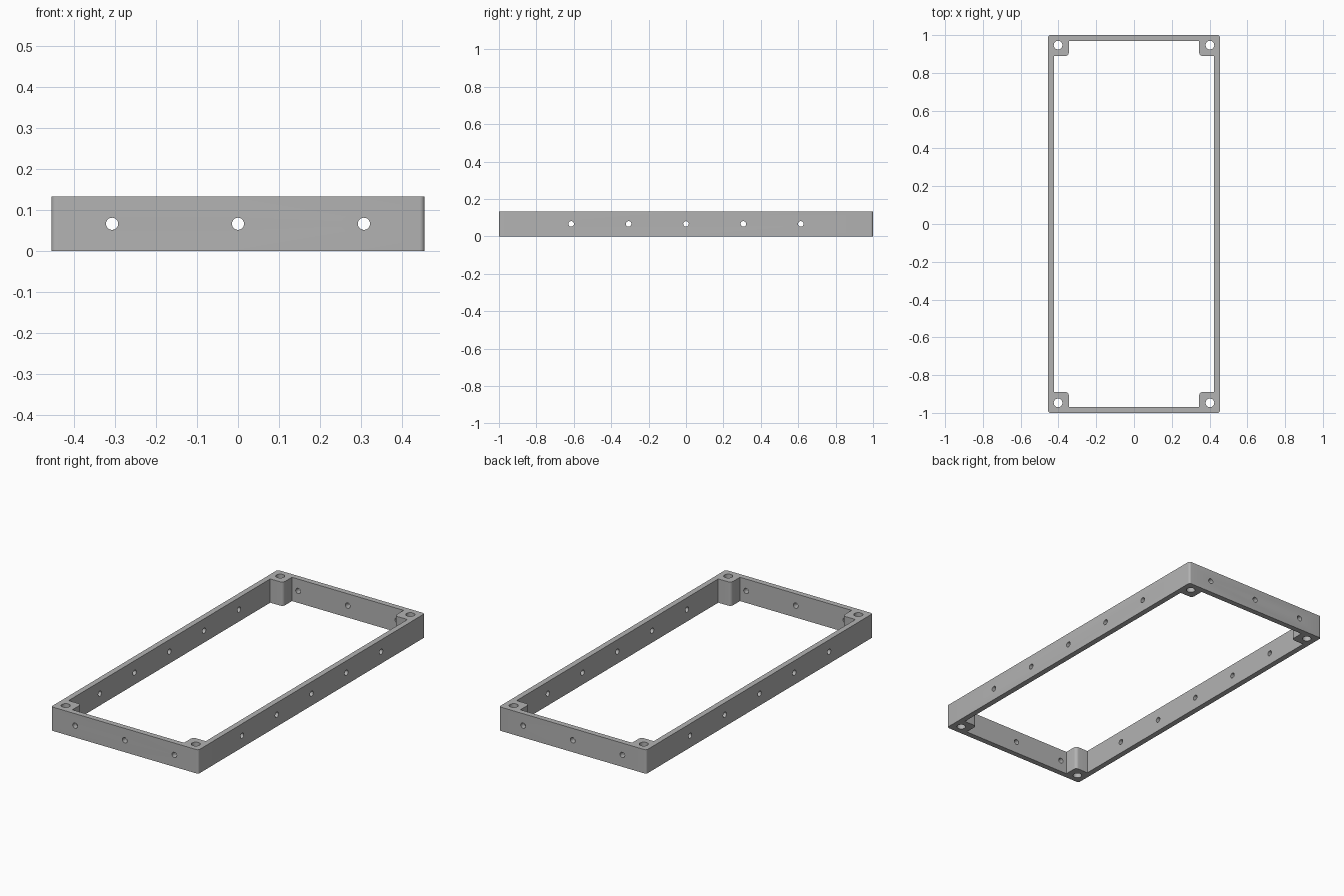
import bpy, bmesh, math
from mathutils import Matrix

cube = bpy.data.objects.get("Cube")
if cube:
    bpy.data.objects.remove(cube, do_unlink=True)

HX, HY, H = 0.455, 1.0, 0.133        # half width, half length, height
WALL, BOSS, INSET = 0.031, 0.11, 0.053
COLOUR = (0.45, 0.45, 0.45, 1)

grey = bpy.data.materials.new("plain grey")
grey.use_nodes = True
grey.diffuse_color = COLOUR
grey.node_tree.nodes["Principled BSDF"].inputs["Base Color"].default_value = COLOUR


def make_object(name, bm):
    bmesh.ops.recalc_face_normals(bm, faces=bm.faces)
    mesh = bpy.data.meshes.new(name)
    bm.to_mesh(mesh)
    bm.free()
    mesh.materials.append(grey)
    obj = bpy.data.objects.new(name, mesh)
    bpy.context.collection.objects.link(obj)
    return obj


def rounded(cx, cy, radius, start, steps=6):
    """Quarter arc, counter-clockwise from the start angle."""
    return [(cx + radius * math.cos(start + i * math.pi / 2 / steps),
             cy + radius * math.sin(start + i * math.pi / 2 / steps))
            for i in range(steps + 1)]


def prism(name, points, z0, z1):
    bm = bmesh.new()
    face = bm.faces.new([bm.verts.new((x, y, z0)) for x, y in points])
    top = bmesh.ops.extrude_face_region(bm, geom=[face])["geom"]
    bmesh.ops.translate(bm, vec=(0, 0, z1 - z0),
                        verts=[v for v in top if isinstance(v, bmesh.types.BMVert)])
    return make_object(name, bm)


def drill(bm, centre, axis, radius, depth):
    turn = {"x": Matrix.Rotation(math.pi / 2, 4, "Y"),
            "y": Matrix.Rotation(math.pi / 2, 4, "X"),
            "z": Matrix()}[axis]
    bmesh.ops.create_cone(bm, cap_ends=True, segments=32, radius1=radius, radius2=radius,
                          depth=depth, matrix=Matrix.Translation(centre) @ turn)


# Outer outline with softened corners, inner opening stepping round the corner bosses
outer, opening = [], []
for k, (sx, sy) in enumerate([(1, 1), (-1, 1), (-1, -1), (1, -1)]):
    r = 0.012
    outer += rounded(sx * (HX - r), sy * (HY - r), r, k * math.pi / 2)
    wx, wy = HX - WALL, HY - WALL
    bx, by, f = HX - BOSS, HY - BOSS, 0.018
    arc = rounded(sx * (bx + f), sy * (by + f), f, (k + 2) * math.pi / 2)
    ends = [(sx * wx, sy * by), (sx * bx, sy * wy)]
    if sx * sy < 0:
        ends.reverse()
    opening += [ends[0]] + arc[::-1] + [ends[1]]

frame = prism("frame", outer, 0, H)
cutters = [prism("opening_cutter", opening, -0.1, H + 0.1)]

# Screw holes down through the corner bosses
bm = bmesh.new()
for sx in (-1, 1):
    for sy in (-1, 1):
        drill(bm, (sx * (HX - INSET), sy * (HY - INSET), H / 2), "z", 0.023, 0.4)
# Mounting holes through the end and side walls
for sy in (-1, 1):
    for i in (-1, 0, 1):
        drill(bm, (i * 0.307, sy * HY, H / 2), "y", 0.0148, 0.16)
for sx in (-1, 1):
    for i in range(-2, 3):
        drill(bm, (sx * HX, i * 0.307, H / 2), "x", 0.0148, 0.16)
cutters.append(make_object("hole_cutter", bm))

for cutter in cutters:
    cutter.hide_render = True
    cutter.hide_set(True)
    cutter.display_type = "WIRE"
    mod = frame.modifiers.new(cutter.name, "BOOLEAN")
    mod.operation, mod.solver, mod.object = "DIFFERENCE", "EXACT", cutter

# Apply the cuts, drop the cutters and smooth the round surfaces
bpy.context.view_layer.objects.active = frame
frame.select_set(True)
for mod in list(frame.modifiers):
    bpy.ops.object.modifier_apply(modifier=mod.name)
for cutter in cutters:
    bpy.data.objects.remove(cutter, do_unlink=True)
bpy.ops.object.shade_smooth_by_angle(angle=math.radians(30))
